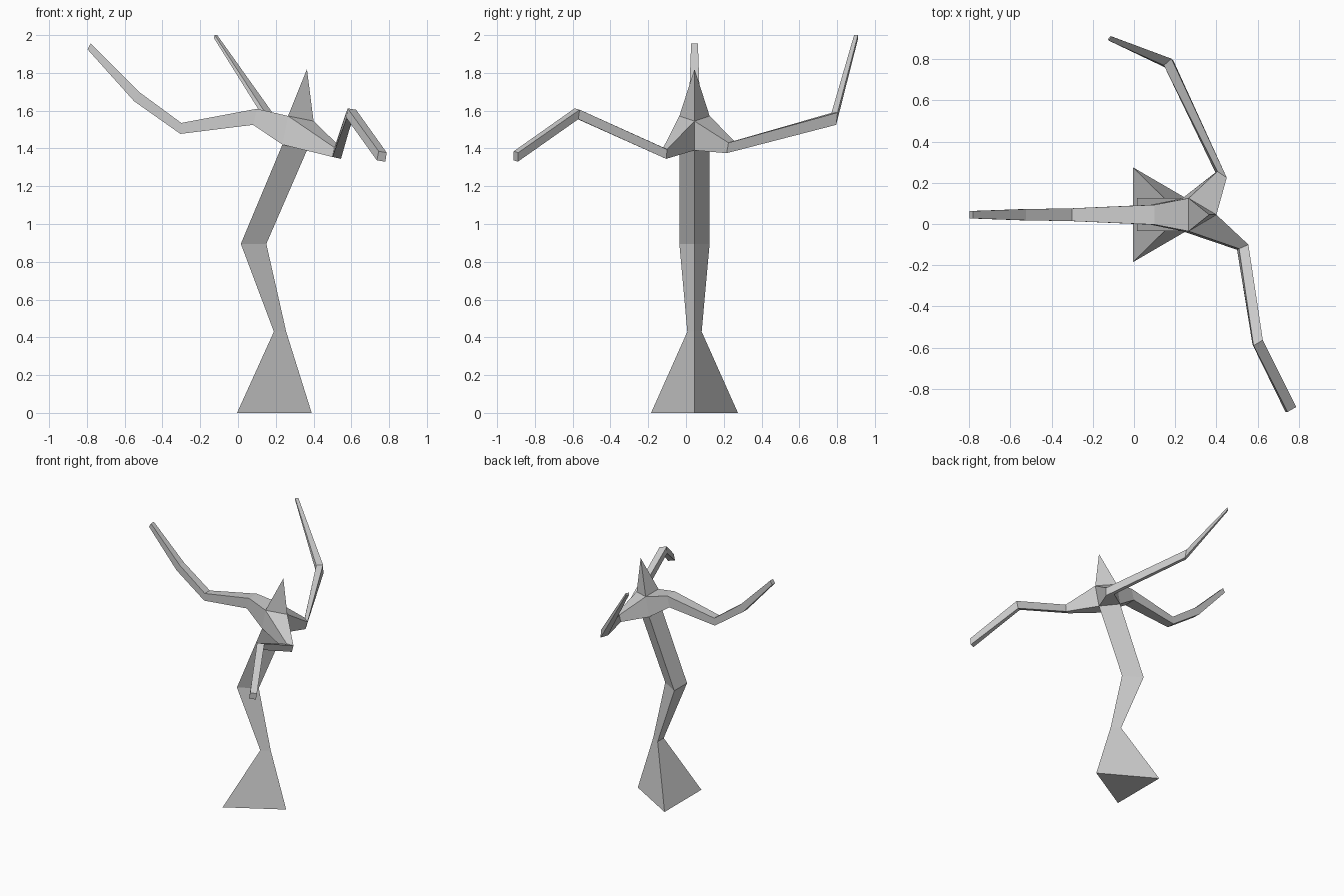
import bpy, bmesh

bm = bmesh.new()


def ring(points):
    return [bm.verts.new(p) for p in points]


def bridge(a, b):
    n = len(a)
    for i in range(n):
        bm.faces.new((a[i], a[(i + 1) % n], b[(i + 1) % n], b[i]))


def tri(x0, x1, half, z0, z1):
    """Triangular section: front-left, right, back-left corner."""
    return ring([(x0, 0.045 - half, z0), (x1, 0.045, z1), (x0, 0.045 + half, z0)])


def branch(start, sections):
    """Loft four-sided sections outward from one side of the crown."""
    last = start
    for points in sections:
        new = ring(points)
        bridge(last, new)
        last = new
    bm.faces.new(last)


# Trunk: flared foot, waist, bend, neck and crown
trunk = [tri(-0.005, 0.39, 0.23, 0, 0),
         tri(0.19, 0.255, 0.038, 0.43, 0.43),
         tri(0.015, 0.15, 0.08, 0.895, 0.895),
         tri(0.235, 0.365, 0.08, 1.42, 1.39),
         tri(0.265, 0.40, 0.08, 1.572, 1.545)]
bm.faces.new(trunk[0])
for a, b in zip(trunk[:3], trunk[1:4]):
    bridge(a, b)

# Broken spike on top
low, top = trunk[3], trunk[4]
apex = bm.verts.new((0.365, 0.045, 1.82))
for i in range(3):
    bm.faces.new((top[i], top[(i + 1) % 3], apex))

# Left branch, symmetric about y = 0.045: (top x, top z, bottom x, bottom z, half width)
left = [(0.10, 1.61, 0.08, 1.525, 0.048), (-0.30, 1.535, -0.305, 1.477, 0.031),
        (-0.525, 1.70, -0.55, 1.65, 0.027), (-0.78, 1.955, -0.797, 1.925, 0.018)]
branch([top[0], top[2], low[2], low[0]],
       [[(tx, 0.045 - w, tz), (tx, 0.045 + w, tz), (bx, 0.045 + w, bz), (bx, 0.045 - w, bz)]
        for tx, tz, bx, bz, w in left])

# Front branch
branch([top[0], top[1], low[1], low[0]],
       [[(0.51, -0.12, 1.405), (0.555, -0.10, 1.395), (0.545, -0.105, 1.345), (0.50, -0.125, 1.355)],
        [(0.58, -0.59, 1.612), (0.625, -0.563, 1.605), (0.605, -0.57, 1.555), (0.575, -0.585, 1.56)],
        [(0.745, -0.912, 1.385), (0.787, -0.888, 1.378), (0.78, -0.89, 1.33), (0.735, -0.912, 1.337)]])

# Back branch
branch([top[2], top[1], low[1], low[2]],
       [[(0.405, 0.255, 1.44), (0.45, 0.225, 1.43), (0.44, 0.215, 1.375), (0.395, 0.25, 1.385)],
        [(0.145, 0.77, 1.588), (0.182, 0.802, 1.59), (0.19, 0.795, 1.525), (0.15, 0.76, 1.54)],
        [(-0.123, 0.89, 2.0), (-0.11, 0.91, 2.0), (-0.114, 0.912, 1.985), (-0.128, 0.895, 1.985)]])

bmesh.ops.recalc_face_normals(bm, faces=bm.faces)
mesh = bpy.data.meshes.new("bare_tree")
bm.to_mesh(mesh)
bm.free()
bpy.context.collection.objects.link(bpy.data.objects.new("bare_tree", mesh))
